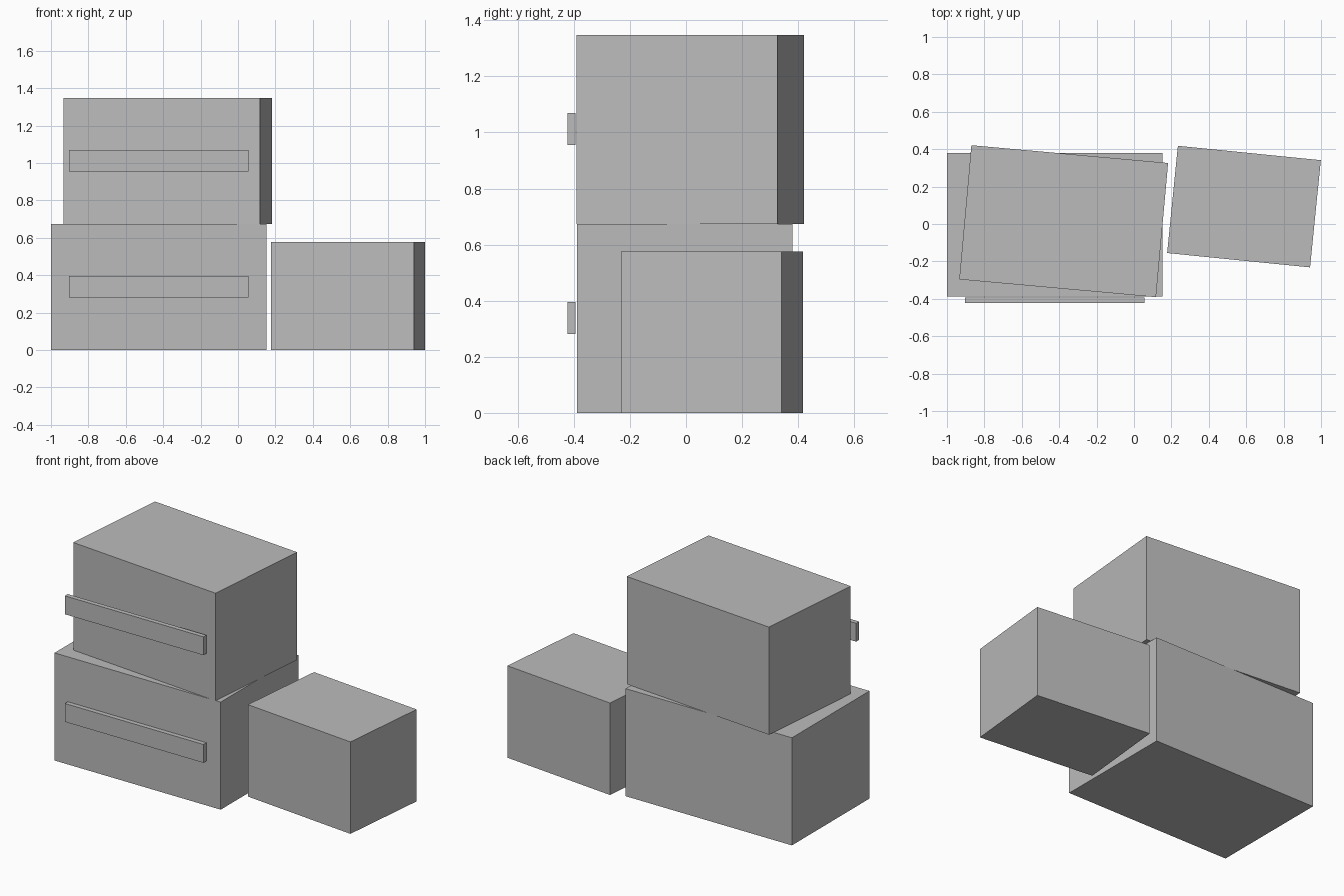
import bpy
from math import radians

cube = bpy.data.objects.get("Cube")
if cube:
    bpy.data.objects.remove(cube, do_unlink=True)

# Single matte grey
grey = bpy.data.materials.new("light_grey")
grey.use_nodes = True
colour = (0.5, 0.5, 0.5, 1)
grey.diffuse_color = colour
grey.node_tree.nodes["Principled BSDF"].inputs["Base Color"].default_value = colour


def box(name, centre, size, turn=0):
    """Box resting with its underside at the z of centre, turned about z."""
    x, y, z = centre
    bpy.ops.mesh.primitive_cube_add(size=1, location=(x, y, z + size[2] / 2),
                                    rotation=(0, 0, radians(turn)))
    ob = bpy.context.object
    ob.name = name
    ob.scale = size
    ob.data.materials.append(grey)
    return ob


# Stacked boxes, the upper one slightly turned
HEIGHT = 0.674
box("lower_box", (-0.424, -0.004, 0), (1.152, 0.768, HEIGHT))
box("upper_box", (-0.376, 0.015, HEIGHT), (1.056, 0.72, HEIGHT), -5.16)

# Smaller box standing beside the stack
box("side_box", (0.588, 0.093, 0), (0.768, 0.576, 0.576), -5.73)

# Front strips, one per stacked box
for name, level in (("lower_strip", 0), ("upper_strip", HEIGHT)):
    box(name, (-0.424, -0.408, level + 0.281), (0.96, 0.029, 0.115))
